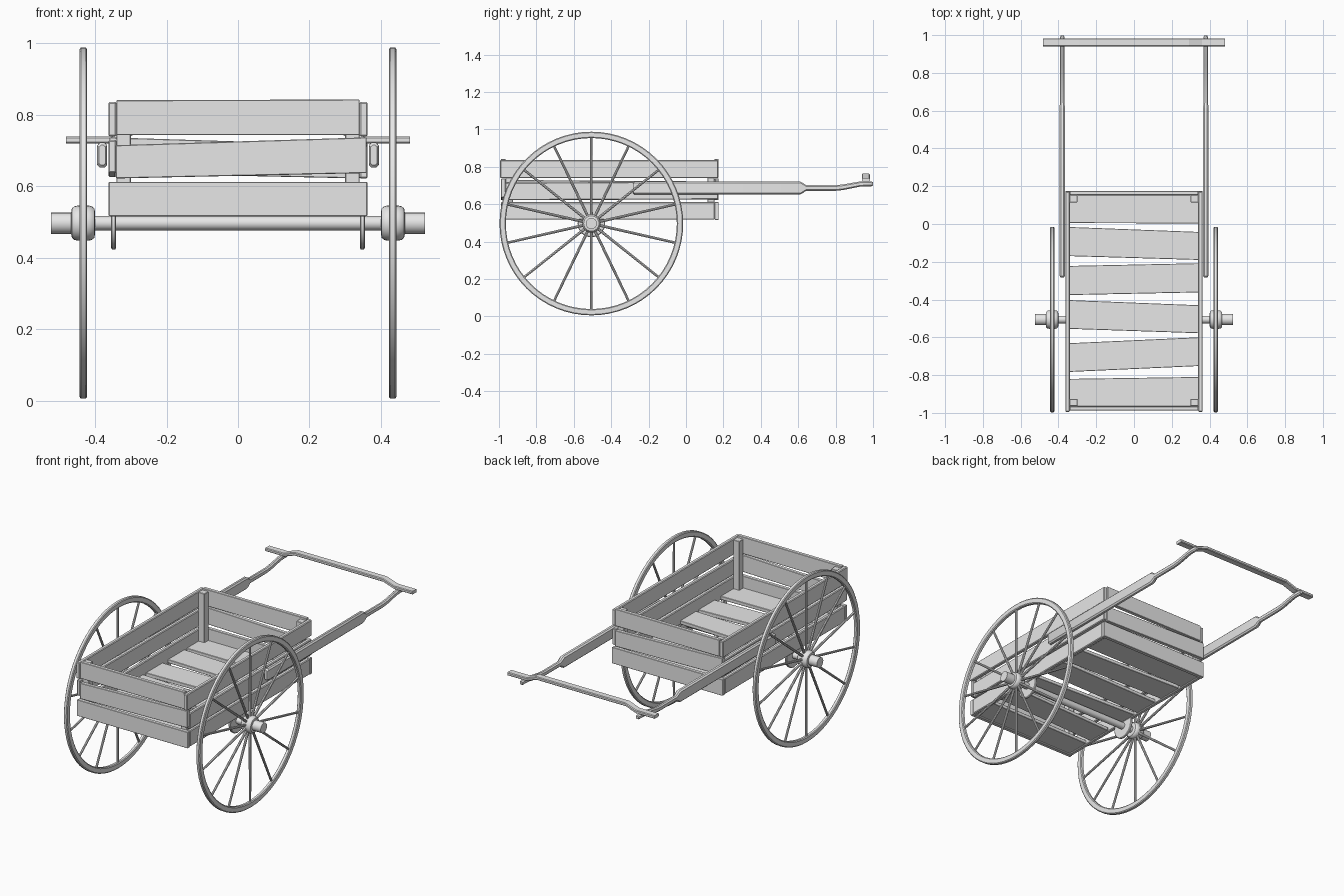
import bpy, bmesh, math
from mathutils import Vector, Matrix

if "Cube" in bpy.data.objects:
    bpy.data.objects.remove(bpy.data.objects["Cube"])

wood = bpy.data.materials.new("plain grey")
wood.diffuse_color = (0.8, 0.8, 0.8, 1)
wood.use_nodes = True
wood.node_tree.nodes["Principled BSDF"].inputs["Base Color"].default_value = wood.diffuse_color

WHEEL_Y, WHEEL_Z = -0.506, 0.497


def finish(name, bm, smooth=False, bevel=0.0):
    bmesh.ops.recalc_face_normals(bm, faces=bm.faces)
    me = bpy.data.meshes.new(name)
    bm.to_mesh(me)
    bm.free()
    me.materials.append(wood)
    ob = bpy.data.objects.new(name, me)
    bpy.context.collection.objects.link(ob)
    if bevel:
        mod = ob.modifiers.new("bevel", 'BEVEL')
        mod.width, mod.segments = bevel, 1
    if smooth:
        bpy.context.view_layer.objects.active = ob
        ob.select_set(True)
        bpy.ops.object.shade_smooth_by_angle(angle=math.radians(35))
        ob.select_set(False)
    return ob


def skin(bm, rings, cap=True, loop=False):
    """Join rings of points with quads."""
    vs = [[bm.verts.new(p) for p in r] for r in rings]
    n = len(vs[0])
    for a, b in zip(vs, vs[1:] + ([vs[0]] if loop else [])):
        for i in range(n):
            j = (i + 1) % n
            bm.faces.new((a[i], a[j], b[j], b[i]))
    if cap and not loop:
        bm.faces.new(vs[0])
        bm.faces.new(vs[-1])


def lathe(name, profile, sides, loop=False):
    """Turn (x, radius) points around the wheel axis."""
    bm = bmesh.new()
    rings = [[(x, WHEEL_Y + r * math.sin(2 * math.pi * i / sides),
               WHEEL_Z + r * math.cos(2 * math.pi * i / sides)) for i in range(sides)]
             for x, r in profile]
    skin(bm, rings, loop=loop)
    return finish(name, bm, True)


def plank(name, start, end, bevel=0.002):
    """Board between two end rectangles, each a list of four points."""
    bm = bmesh.new()
    skin(bm, [start, end])
    return finish(name, bm, bevel=bevel)


def cross_plank(name, x0, x1, y0, y1, zl, zr):
    """Board along x; zl and zr are (low, high) at the left and right ends."""
    ends = [[(x, y0, z[0]), (x, y1, z[0]), (x, y1, z[1]), (x, y0, z[1])]
            for x, z in ((x0, zl), (x1, zr))]
    return plank(name, *ends)


def side_plank(name, s, y0, y1, zf, zb):
    ends = [[(s * 0.34, y, z[0]), (s * 0.363, y, z[0]), (s * 0.363, y, z[1]), (s * 0.34, y, z[1])]
            for y, z in ((y0, zf), (y1, zb))]
    return plank(name, *ends, bevel=0.004)


def chamfered(w, h, c):
    return [(w, h - c), (w - c, h), (c - w, h), (-w, h - c),
            (-w, c - h), (c - w, -h), (w - c, -h), (w, c - h)]


# Box ends: three boards each, the middle one crooked
for name, y0, y1, f in (("front", -0.988, -0.966, 1), ("back", 0.153, 0.175, -1)):
    cross_plank(name + "_top_plank", -0.34, 0.34, y0, y1, (0.743, 0.841), (0.743, 0.843))
    lo, hi = (0.622, 0.715), (0.637, 0.737)
    cross_plank(name + "_middle_plank", -0.342 if f > 0 else -0.36, 0.36 if f > 0 else 0.342,
                y0, y1, *((lo, hi) if f > 0 else (hi, lo)))
    cross_plank(name + "_bottom_plank", -0.362, 0.362, y0, y1, (0.516, 0.612), (0.516, 0.612))

# Box sides and corner posts
for s, side in ((-1, "left"), (1, "right")):
    side_plank(side + "_top_plank", s, -0.994, 0.172, (0.740, 0.836), (0.740, 0.836))
    tilt = 0.015 if s < 0 else 0.0
    side_plank(side + "_middle_plank", s, -0.988 if s < 0 else -0.966, 0.153 if s < 0 else 0.172,
               (0.622 + tilt, 0.715 + tilt), (0.626, 0.722))
    side_plank(side + "_bottom_plank", s, -0.966, 0.153, (0.518, 0.612), (0.518, 0.612))
    for y, end in ((-0.964, "front"), (0.115, "back")):
        cross_plank(f"{side}_{end}_post", s * 0.32 - 0.02, s * 0.32 + 0.02, y, y + 0.038,
                    (0.54, 0.832), (0.54, 0.832))

# Floor boards, uneven: (left back, right back, left front, right front)
for i, (lb, rb, lf, rf) in enumerate([
        (0.153, 0.153, 0.005, 0.003), (-0.016, -0.042, -0.170, -0.190),
        (-0.222, -0.208, -0.376, -0.362), (-0.403, -0.430, -0.555, -0.578),
        (-0.631, -0.600, -0.783, -0.752), (-0.820, -0.810, -0.966, -0.966)]):
    plank(f"floor_plank_{i + 1}",
          [(-0.34, lf, 0.522), (-0.34, lb, 0.522), (-0.34, lb, 0.543), (-0.34, lf, 0.543)],
          [(0.34, rf, 0.522), (0.34, rb, 0.522), (0.34, rb, 0.543), (0.34, rf, 0.543)])

# Axle
lathe("axle", [(-0.41, 0.02), (0.41, 0.02)], 24)

for s, side in ((-1, "left"), (1, "right")):
    # Rim with rounded edges
    lathe(side + "_wheel_rim", [(s * (0.433 + dx), r) for dx, r in (
        (-0.011, 0.462), (-0.007, 0.457), (0.007, 0.457), (0.011, 0.462),
        (0.011, 0.486), (0.007, 0.491), (-0.007, 0.491), (-0.011, 0.486))], 64, loop=True)
    # Hub and axle end
    lathe(side + "_hub", [(s * x, r) for x, r in (
        (0.400, 0.030), (0.402, 0.041), (0.409, 0.047), (0.418, 0.049), (0.448, 0.049),
        (0.458, 0.047), (0.465, 0.041), (0.467, 0.030))], 24)
    lathe(side + "_axle_end", [(s * 0.46, 0.030), (s * 0.523, 0.030)], 16)
    # Axle mounting disc under the box side
    lathe(side + "_axle_plate", [(s * x, r) for x, r in (
        (0.341, 0.070), (0.344, 0.074), (0.352, 0.074), (0.355, 0.070))], 16)
    # Fourteen spokes
    bm = bmesh.new()
    for k in range(14):
        a = 2 * math.pi * k / 14
        m = (Matrix.Translation((s * 0.433, WHEEL_Y, WHEEL_Z)) @ Matrix.Rotation(a, 4, 'X')
             @ Matrix.Translation((0, 0, 0.25)))
        bmesh.ops.create_cone(bm, cap_ends=True, segments=8, radius1=0.0075, radius2=0.0065,
                              depth=0.43, matrix=m)
    finish(side + "_spokes", bm, True)

    # Pull shaft: thick beam, thinner grip that rises at the end (y, z, half width, half height)
    bm = bmesh.new()
    rings = []
    for y, z, w, h in ((-0.283, 0.687, 0.009, 0.028), (-0.275, 0.687, 0.014, 0.035),
                       (0.610, 0.687, 0.014, 0.035), (0.622, 0.687, 0.014, 0.029),
                       (0.642, 0.687, 0.012, 0.015), (0.800, 0.687, 0.012, 0.015),
                       (0.840, 0.691, 0.012, 0.015), (0.930, 0.708, 0.012, 0.014),
                       (0.960, 0.710, 0.012, 0.014), (0.990, 0.709, 0.012, 0.013),
                       (0.999, 0.709, 0.008, 0.009)):
        rings.append([(s * 0.380 + dx, y, z + dz) for dx, dz in chamfered(w, h, w * 0.55)])
    skin(bm, rings)
    finish(side + "_shaft", bm, True)

# Crossbar with a raised middle
bm = bmesh.new()
rings = [[(x, 0.962 + dy, z + dz) for dy, dz in chamfered(0.021, 0.0095, 0.004)]
         for x, z in ((-0.481, 0.730), (-0.36, 0.730), (-0.29, 0.754),
                      (0.29, 0.754), (0.36, 0.730), (0.481, 0.730))]
skin(bm, rings)
finish("crossbar", bm)
